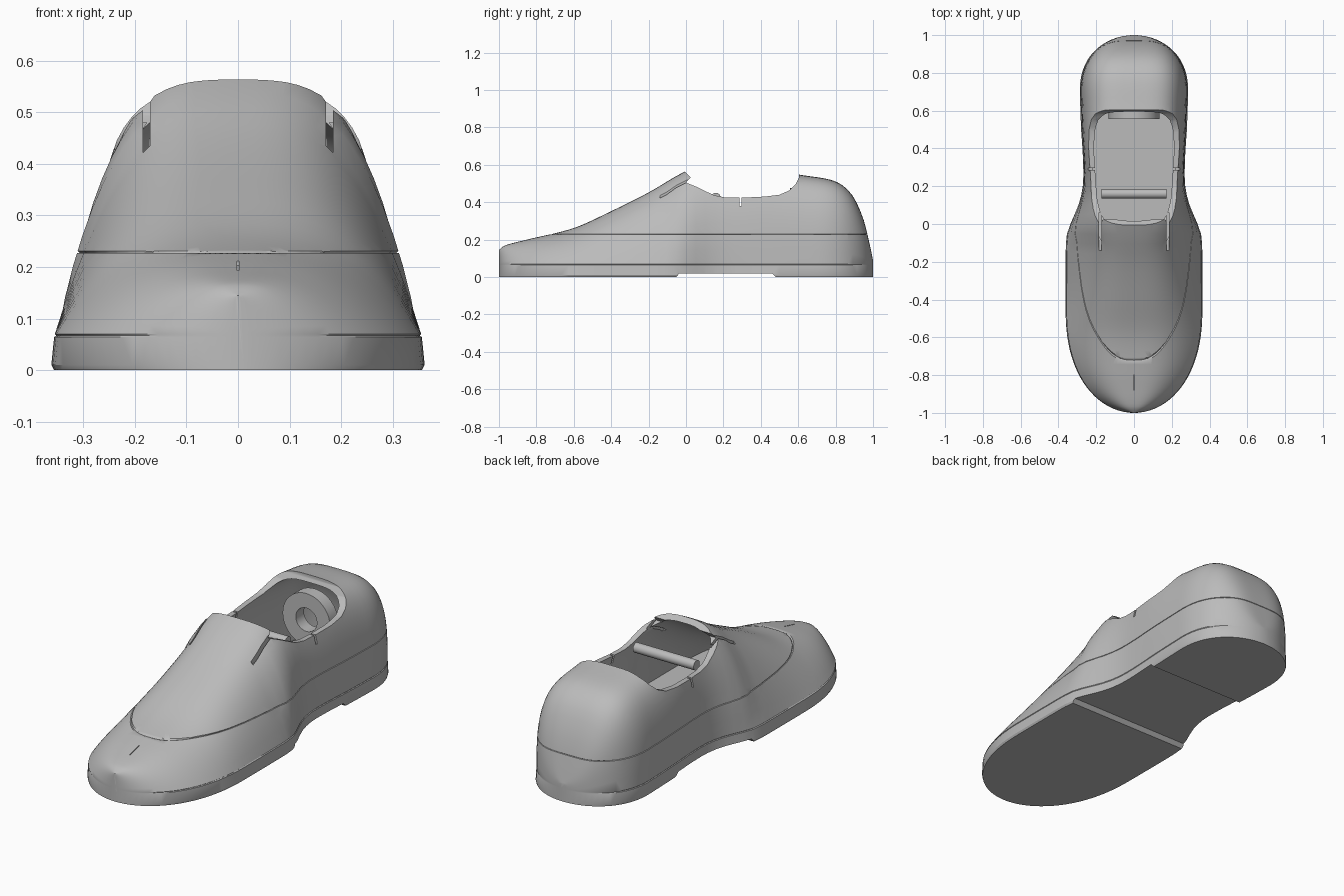
import bpy, bmesh, math
from mathutils import Matrix, Vector

if "Cube" in bpy.data.objects:
    bpy.data.objects.remove(bpy.data.objects["Cube"], do_unlink=True)

grey = bpy.data.materials.new("plain grey")
grey.use_nodes = True
grey.diffuse_color = (0.5, 0.5, 0.5, 1)
grey.node_tree.nodes["Principled BSDF"].inputs["Base Color"].default_value = (0.5, 0.5, 0.5, 1)


def make_object(name, bm):
    """Turn a closed bmesh into an object with outward normals."""
    bmesh.ops.recalc_face_normals(bm, faces=bm.faces[:])
    if bm.calc_volume(signed=True) < 0:
        bmesh.ops.reverse_faces(bm, faces=bm.faces[:])
    mesh = bpy.data.meshes.new(name)
    bm.to_mesh(mesh)
    bm.free()
    mesh.materials.append(grey)
    obj = bpy.data.objects.new(name, mesh)
    bpy.context.collection.objects.link(obj)
    return obj


def curve(points, y):
    """Smooth value at y through (y, value) points."""
    n = len(points)
    slope = []
    for i in range(n):
        a, b = points[max(i - 1, 0)], points[min(i + 1, n - 1)]
        slope.append((b[1] - a[1]) / (b[0] - a[0]))
    for i in range(n - 1):
        (y0, v0), (y1, v1) = points[i], points[i + 1]
        if y <= y1:
            h = y1 - y0
            s = (y - y0) / h
            return ((2*s**3 - 3*s**2 + 1) * v0 + (s**3 - 2*s**2 + s) * h * slope[i]
                    + (3*s**2 - 2*s**3) * v1 + (s**3 - s**2) * h * slope[i + 1])
    return points[-1][1]


# Ridge height and half width along the length
RIDGE = [(-1, .145), (-.97, .168), (-.85, .2), (-.6, .262), (-.4, .352), (-.2, .452), (0, .567),
         (.12, .6), (.3, .6), (.5, .565), (.62, .545), (.78, .518), (.85, .48),
         (.9, .42), (.95, .305), (.98, .185), (1, .09)]
WAIST = [(-.45, .362), (-.25, .362), (-.07, .358), (0, .338), (.1, .295), (.2, .272),
         (.32, .27), (.5, .28), (.7, .287)]


def half_width(y):
    if y < -.45:
        return .362 * max(0, 1 - ((-.45 - y) / .55) ** 2.3) ** .5
    if y > .7:
        return .287 * max(0, 1 - ((y - .7) / .3) ** 2.3) ** .5
    return curve(WAIST, y)


def shoe_loft(name, levels, x_scale, y_scale, drop):
    """Loft cross-sections from toe to heel; levels are (width factor, z) of the sole wall."""
    bm = bmesh.new()
    count, steps, rings = 60, 16, []
    top_factor, base = levels[-1]
    for i in range(count + 1):
        y = -math.cos(math.pi * i / count)
        # The end sections stay very thin rather than closing to a line
        w = max(half_width(y), .012) * x_scale
        height = max(curve(RIDGE, y) - drop, base + .02)
        blend = min(max((y + .1) / .5, 0), 1)
        a, b = 1 + 2 * blend, .35 - .08 * blend
        side = [(w * f, z) for f, z in levels]
        for k in range(1, steps + 1):
            t = 1 - (1 - k / steps) ** 2.5
            side.append((w * top_factor * max(0, 1 - t ** a) ** b, base + t * (height - base)))
        outline = side + [(-x, z) for x, z in reversed(side[:-1])]
        rings.append([bm.verts.new((x, y * y_scale, z)) for x, z in outline])
    for r0, r1 in zip(rings, rings[1:]):
        n = len(r0)
        for j in range(n):
            bm.faces.new((r0[j], r0[(j + 1) % n], r1[(j + 1) % n], r1[j]))
    bm.faces.new(rings[0])
    bm.faces.new(rings[-1])
    bmesh.ops.triangulate(bm, faces=bm.faces[:])
    return make_object(name, bm)


def prism(name, points, x0, x1):
    """Side-view (y, z) outline extended across x."""
    bm = bmesh.new()
    near = [bm.verts.new((x0, y, z)) for y, z in points]
    far = [bm.verts.new((x1, y, z)) for y, z in points]
    bm.faces.new(near)
    bm.faces.new(far)
    for i in range(len(points)):
        j = (i + 1) % len(points)
        bm.faces.new((near[i], near[j], far[j], far[i]))
    return make_object(name, bm)


def box(name, lo, hi):
    return prism(name, [(lo[1], lo[2]), (hi[1], lo[2]), (hi[1], hi[2]), (lo[1], hi[2])], lo[0], hi[0])


def cylinder(name, radius, depth, centre, axis):
    bm = bmesh.new()
    turn = Vector((0, 0, 1)).rotation_difference(Vector(axis)).to_matrix().to_4x4()
    bmesh.ops.create_cone(bm, cap_ends=True, segments=40, radius1=radius, radius2=radius,
                          depth=depth, matrix=Matrix.Translation(centre) @ turn)
    return make_object(name, bm)


def cut(target, cutter):
    """Subtract the cutter, trying the next solver if one loses the target."""
    cutter.hide_render = True
    before = sum(p.area for p in target.data.polygons)
    for solver in ("MANIFOLD", "EXACT", "FLOAT"):
        mod = target.modifiers.new("cut", "BOOLEAN")
        mod.operation, mod.solver, mod.object = "DIFFERENCE", solver, cutter
        graph = bpy.context.evaluated_depsgraph_get()
        result = bpy.data.meshes.new_from_object(target.evaluated_get(graph))
        target.modifiers.remove(mod)
        changed = len(result.vertices) != len(target.data.vertices)
        if changed and sum(p.area for p in result.polygons) > .6 * before:
            target.data = result
            break
    bpy.data.objects.remove(cutter, do_unlink=True)


def smooth(obj):
    bpy.ops.object.select_all(action="DESELECT")
    obj.select_set(True)
    bpy.context.view_layer.objects.active = obj
    bpy.ops.object.shade_smooth_by_angle(angle=math.radians(32))


# Outer body with the sole groove in its wall, hollowed inside
shoe = shoe_loft("shoe_body", [(.985, 0), (1, .01), (.985, .064), (.972, .067), (.982, .07)], 1, 1, 0)
cut(shoe, shoe_loft("cavity", [(1, .08)], .89, .965, .032))

# Foot opening with tongue end, side collar and heel edge
cut(shoe, prism("opening", [
    (0, .75), (-.012, .57), (.025, .533), (0, .505), (.05, .485), (.1, .461), (.15, .437),
    (.21, .425), (.3, .424), (.42, .43), (.5, .44), (.55, .462), (.585, .495),
    (.603, .53), (.61, .75)], -.5, .5))

# Slits beside the tongue and notches in the collar
for side in (-1, 1):
    xs = sorted((side * .171, side * .184))
    cut(shoe, box("slit", (xs[0], -.14, .42), (xs[1], .06, .7)))
    xs = sorted((side * .15, side * .4))
    cut(shoe, box("notch", (xs[0], .285, .38), (xs[1], .296, .6)))

# Raised arch under the sole
cut(shoe, prism("arch", [(-.06, -.01), (-.035, .02), (.46, .02), (.49, -.01)], -.5, .5))

# Short crease on the toe
cut(shoe, prism("crease", [(-.88, .183), (-.8, .203), (-.8, .24), (-.88, .22)], -.002, .002))

# Fine seam line pressed into the outside of the upper
seam = .229
bm = bmesh.new()
bm.from_mesh(shoe.data)
for z in (seam - .002, seam, seam + .002):
    bmesh.ops.bisect_plane(bm, geom=bm.verts[:] + bm.edges[:] + bm.faces[:],
                           plane_co=(0, 0, z), plane_no=(0, 0, 1), dist=1e-6)
bm.normal_update()
for v in bm.verts:
    if abs(v.co.z - seam) < 1e-4 and v.normal.dot(Vector((v.co.x, v.co.y, 0))) > 0:
        v.co -= v.normal * .005
bm.to_mesh(shoe.data)
bm.free()
smooth(shoe)

# Cross bar inside the opening
smooth(cylinder("cross_bar", .025, .345, (0, .16, .425), (1, 0, 0)))

# Round hub inside the heel
hub = cylinder("heel_hub", .135, .066, (0, .588, .34), (0, 1, 0))
cut(hub, cylinder("hub_hole", .06, .1, (0, .588, .34), (0, 1, 0)))
smooth(hub)
